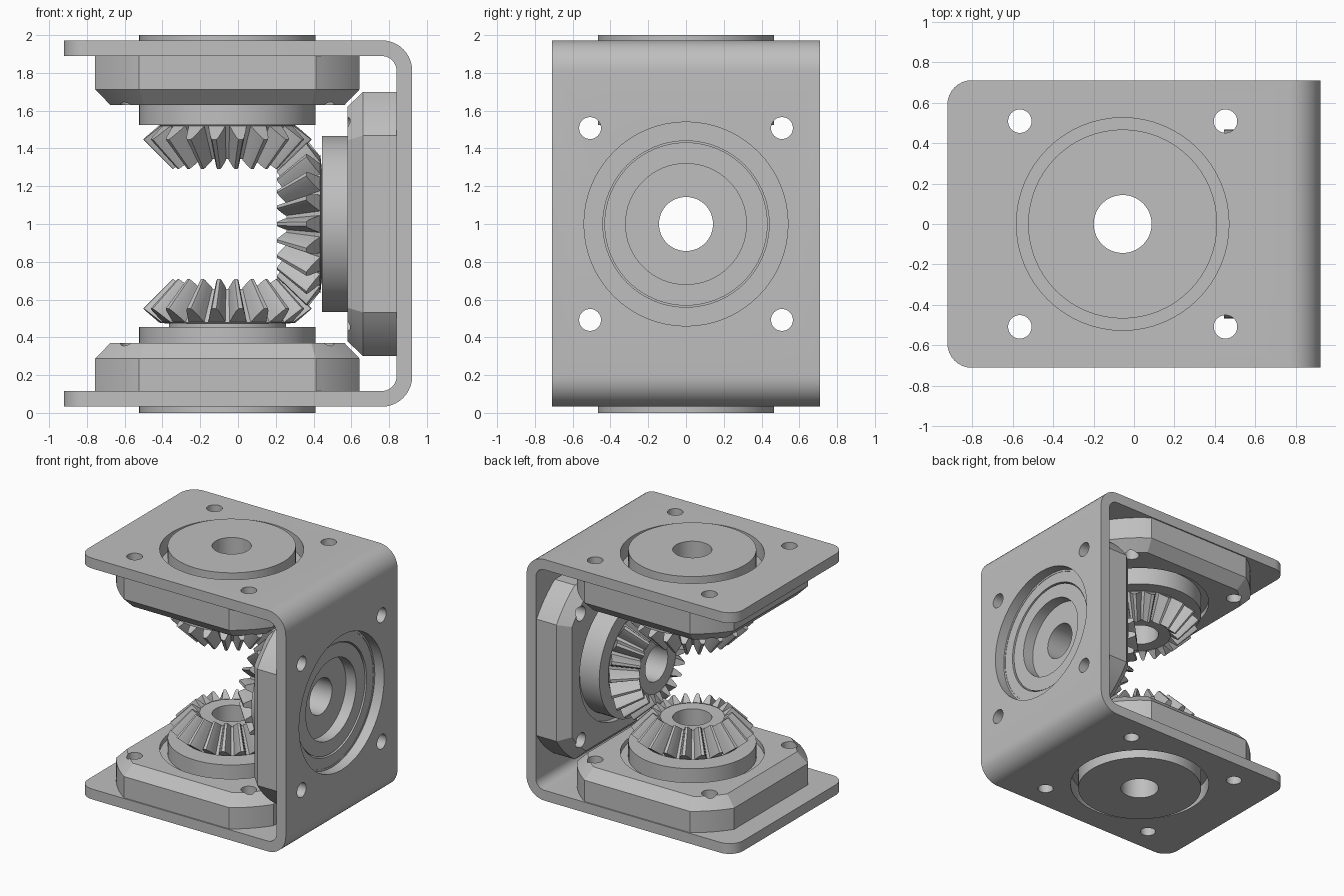
import bpy, bmesh, math
from mathutils import Matrix, Vector

if "Cube" in bpy.data.objects:
    bpy.data.objects.remove(bpy.data.objects["Cube"])

SEG = 64
steel = bpy.data.materials.new("steel grey")
steel.diffuse_color = (0.52, 0.52, 0.52, 1)
steel.use_nodes = True
steel.node_tree.nodes["Principled BSDF"].inputs["Base Color"].default_value = steel.diffuse_color


def make(name, bm, matrix=None):
    bmesh.ops.recalc_face_normals(bm, faces=bm.faces)
    if matrix is not None:
        bm.transform(matrix)
    me = bpy.data.meshes.new(name)
    bm.to_mesh(me)
    bm.free()
    me.materials.append(steel)
    ob = bpy.data.objects.new(name, me)
    bpy.context.collection.objects.link(ob)
    return ob


def skin(bm, loops, close):
    """Join matching vertex loops with quads; cap both ends or close the ring."""
    rows = [[bm.verts.new(p) for p in lp] for lp in loops]
    n = len(rows[0])
    pairs = list(zip(rows, rows[1:]))
    if close:
        pairs.append((rows[-1], rows[0]))
    else:
        bm.faces.new(rows[0])
        bm.faces.new(rows[-1])
    for a, b in pairs:
        for i in range(n):
            j = (i + 1) % n
            bm.faces.new((a[i], a[j], b[j], b[i]))


def circle(r, z, cx=0, cy=0, n=SEG):
    return [(cx + r * math.cos(2 * math.pi * i / n),
             cy + r * math.sin(2 * math.pi * i / n), z) for i in range(n)]


def lathe(bm, profile):
    skin(bm, [circle(r, z) for r, z in profile], True)


def rod(name, r, z0, z1, matrix, cx=0, cy=0, n=SEG):
    bm = bmesh.new()
    skin(bm, [circle(r, z0, cx, cy, n), circle(r, z1, cx, cy, n)], False)
    return make(name, bm, matrix)


def cut(ob, cutters):
    """Subtract each cutter, then discard it."""
    bpy.context.view_layer.objects.active = ob
    for c in cutters:
        c.hide_render = True
        m = ob.modifiers.new("cut", 'BOOLEAN')
        m.operation = 'DIFFERENCE'
        m.solver = 'EXACT'
        m.object = c
        bpy.ops.object.modifier_apply(modifier=m.name)
        bpy.data.objects.remove(c)


def square_arc(half, r, z, n=8):
    """Square whose corners are trimmed by a circle of radius r."""
    a0 = math.acos(half / r)
    pts = []
    for q in range(4):
        for i in range(n + 1):
            a = q * math.pi / 2 + a0 + (math.pi / 2 - 2 * a0) * i / n
            pts.append((r * math.cos(a), r * math.sin(a), z))
    return pts


def bolt_cutters(z0, z1, matrix):
    return [rod("bolt_cutter", 0.058, z0, z1, matrix, sx * 0.508, sy * 0.508, 32)
            for sx in (-1, 1) for sy in (-1, 1)]


# Folded bracket: C profile in the x-z plane
def bend(cx, cz, r, a0, n=10):
    return [(cx + r * math.cos(math.radians(a0 + 90 * i / n)),
             cz + r * math.sin(math.radians(a0 + 90 * i / n))) for i in range(n + 1)]


LO, HI, T, XL, XR = 0.033, 1.972, 0.083, -0.922, 0.922
R = 0.16
outer = bend(XR - R, LO + R, R, -90) + bend(XR - R, HI - R, R, 0)
inner = bend(XR - R, LO + R, R - T, -90) + bend(XR - R, HI - R, R - T, 0)
profile = [(XL, LO)] + outer + [(XL, HI), (XL, HI - T)] + inner[::-1] + [(XL, LO + T)]
bm = bmesh.new()
skin(bm, [[(x, y, z) for x, z in profile] for y in (-0.71, 0.71)], False)
corners = [e for e in bm.edges
           if all(abs(v.co.x - XL) < 1e-4 for v in e.verts)
           and abs(e.verts[0].co.y - e.verts[1].co.y) < 1e-4]
bmesh.ops.bevel(bm, geom=corners, offset=0.12, segments=8, profile=0.5, affect='EDGES')
bracket = make("bracket", bm)


# Bevel gear with its hub; straight teeth narrow towards the shared apex at z = 1
TEETH, APEX = 20, Vector((0, 1))


def gear(name, hub, hub_top, shift, phase, matrix):
    bm = bmesh.new()
    bore = 0.143
    lathe(bm, [(bore, hub[0][1])] + hub + [
        (0.467, hub_top), (0.31, hub_top), (0.31, 0.472 + shift),
        (0.365, 0.478 + shift), (0.24, 0.656 + shift), (bore, 0.652 + shift)])
    root, tip = Vector((0.358, 0.478)), Vector((0.45, 0.552))
    levels = [(0, 0.046), (0.45, 0.034), (0.85, 0.021), (1, 0.012)]
    for k in range(TEETH):
        rot = Matrix.Rotation((k + phase) * 2 * math.pi / TEETH, 3, 'Z')
        ends = []
        for s in (1, 0.65):
            left, right = [], []
            for t, w in levels:
                p = APEX + (root.lerp(tip, t) - APEX) * s
                left.append(rot @ Vector((p.x, w * s, p.y + shift)))
                right.append(rot @ Vector((p.x, -w * s, p.y + shift)))
            ends.append(left + right[::-1])
        skin(bm, ends, False)
    return make(name, bm, matrix)


# Three stations: housing, bearing ring, gear, and their openings in the bracket
CX = -0.056
stations = {
    "bottom": Matrix.Translation((CX, 0, 0)),
    "top": Matrix.Translation((CX, 0, 2)) @ Matrix.Rotation(math.pi, 4, 'X'),
    "side": Matrix.Translation((0.949, 0, 1)) @ Matrix.Rotation(-math.pi / 2, 4, 'Y'),
}
for place, mat in stations.items():
    side = place == "side"

    # Bearing housing with chamfered rim
    bm = bmesh.new()
    skin(bm, [square_arc(0.70, 0.842, 0.11), square_arc(0.70, 0.842, 0.287),
              square_arc(0.62, 0.762, 0.37)], False)
    housing = make(place + "_housing", bm, mat)
    cut(housing, [rod("bore_cutter", 0.525, 0, 0.6, mat)] + bolt_cutters(0, 0.6, mat))

    # Openings through the bracket plate
    cut(bracket, [rod("plate_cutter", 0.54 if side else 0.525, -0.1, 0.2, mat)]
        + bolt_cutters(-0.1, 0.2, mat))

    # Bearing ring between hub and housing
    bm = bmesh.new()
    z0 = 0.113 if side else 0.16
    lathe(bm, [(0.44, z0), (0.535, z0), (0.535, 0.33), (0.44, 0.33)])
    make(place + "_bearing", bm, mat)

    # Hub and gear; the side hub is counterbored from outside
    if side:
        hub = [(0.32, 0.213), (0.32, 0.122), (0.432, 0.122), (0.432, 0.2), (0.467, 0.2)]
        gear("side_gear", hub, 0.504, 0.035, 0, mat)
    else:
        gear(place + "_gear", [(0.467, 0)], 0.455 if place == "bottom" else 0.475,
             0, 0.5, mat)

# Smooth round surfaces, keep hard edges
bpy.ops.object.select_all(action='DESELECT')
for ob in bpy.context.scene.objects:
    ob.select_set(True)
    bpy.context.view_layer.objects.active = ob
bpy.ops.object.shade_smooth_by_angle(angle=math.radians(25))
